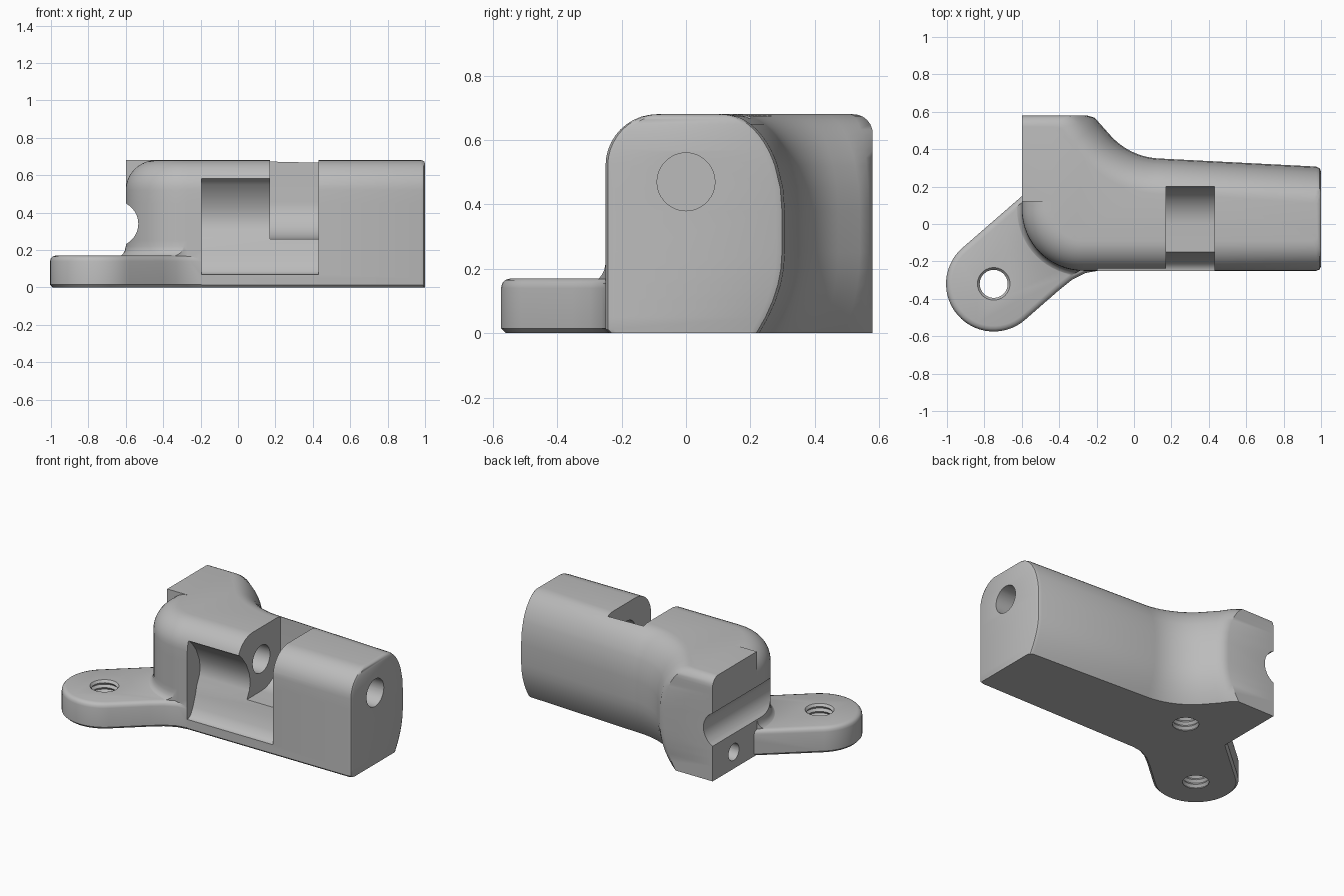
import bpy, bmesh
from math import sqrt, sin, cos, radians, pi
from mathutils import Vector

if "Cube" in bpy.data.objects:
    bpy.data.objects.remove(bpy.data.objects["Cube"])

grey = bpy.data.materials.new("machined grey")
grey.use_nodes = True
grey.diffuse_color = (0.5, 0.5, 0.5, 1)
grey.node_tree.nodes["Principled BSDF"].inputs["Base Color"].default_value = (0.5, 0.5, 0.5, 1)


def loft(name, rings):
    """Closed solid through rings of equal point count."""
    bm = bmesh.new()
    loops = [[bm.verts.new(p) for p in ring] for ring in rings]
    n = len(loops[0])
    for low, high in zip(loops, loops[1:]):
        for i in range(n):
            j = (i + 1) % n
            bm.faces.new((low[i], low[j], high[j], high[i]))
    bm.faces.new(loops[0][::-1])
    bm.faces.new(loops[-1])
    bmesh.ops.remove_doubles(bm, verts=bm.verts, dist=0.0002)
    bmesh.ops.recalc_face_normals(bm, faces=bm.faces)
    mesh = bpy.data.meshes.new(name)
    bm.to_mesh(mesh)
    bm.free()
    mesh.materials.append(grey)
    obj = bpy.data.objects.new(name, mesh)
    bpy.context.collection.objects.link(obj)
    return obj


def combine(target, tool, operation):
    mod = target.modifiers.new(operation, 'BOOLEAN')
    mod.operation, mod.object, mod.solver = operation, tool, 'EXACT'
    bpy.context.view_layer.objects.active = target
    bpy.ops.object.modifier_apply(modifier=mod.name)
    bpy.data.objects.remove(tool)


def arc(cx, cy, r, a0, a1, steps):
    angles = [radians(a0 + (a1 - a0) * i / steps) for i in range(steps + 1)]
    return [(cx + r * cos(a), cy + r * sin(a)) for a in angles]


def round_inset(z, top, r, depth=None):
    """Inset of a rounded upper edge at height z."""
    t = min(1, max(0, (z - top + r) / r))
    return (depth or r) * (1 - sqrt(1 - t * t))


# Main body: stacked plan outlines, each edge with its own rounding
TOP = 0.68


def body_ring(z):
    front = round_inset(z, TOP, 0.16) + max(0, 0.012 - z)
    back = round_inset(z, TOP, 0.3, 0.19) + 0.08 * max(0, 1 - z / 0.25) ** 2
    end = round_inset(z, TOP, 0.06)
    tip = round_inset(z, TOP, 0.02)
    pts = arc(-0.27, 0.08, 0.33 - front, 180, 270, 16)
    pts += [(0.975 - tip, -0.25 + front), (0.993 - tip, -0.243 + front), (1 - tip, -0.225 + front),
            (1 - tip, 0.28 - back), (0.993 - tip, 0.298 - back), (0.975 - tip, 0.307 - back)]
    pts += arc(0.15, 0.72, 0.37 + back, 267, 222, 12)
    for x, y, nx, ny in ((-0.185, 0.54, 0.8, 0.6), (-0.21, 0.568, 0.95, 0.3), (-0.25, 0.58, 1, 0)):
        pts.append((x - back * nx, min(y - back * ny, 0.58 - end)))
    pts += [(-0.6, 0.58 - end), (-0.6, 0.12), (-0.6 + front, 0.12)]
    return [(x, y, z) for x, y in pts]


levels = [0, 0.012, 0.05, 0.1, 0.15, 0.2, 0.25, 0.38, 0.45]
levels += [0.52 + 0.16 * sin(pi / 2 * i / 10) for i in range(11)]
body = loft("bracket_body", [body_ring(z) for z in levels])

# Mounting tab running diagonally out of the front left corner
CX, CY, R, ANGLE = -0.75, -0.32, 0.255, 41
along = Vector((cos(radians(ANGLE)), sin(radians(ANGLE))))
side = Vector((along.y, -along.x))


def tab_ring(z, inset):
    pts = [Vector(p) for p in arc(CX, CY, R - inset, ANGLE + 90, ANGLE + 270, 28)]
    for x, y in ((-0.4, -0.353), (-0.33, -0.297), (-0.26, -0.262), (-0.18, -0.248), (-0.18, -0.19)):
        pts.append(Vector((x, y)) - side * inset)
    pts.append(Vector((CX, CY)) + along * 0.5 - side * (R - inset))
    return [(p.x, p.y, z) for p in pts]


tab_levels = ((0, 0.015), (0.015, 0), (0.14, 0), (0.155, 0.004), (0.165, 0.013), (0.17, 0.03))
tab = loft("mounting_tab", [tab_ring(z, i) for z, i in tab_levels])


# Fillet between tab and body wall
def fillet_ring(z):
    d = round_inset(0.4 - z, 0.24, 0.06)
    pts = arc(-0.27, 0.08, 0.33 + d, 180, 270, 16)
    pts += [(-0.15, -0.25 - d), (-0.15, 0.1), (-0.5, 0.2), (-0.6 - d, 0.2)]
    return [(x, y, z) for x, y in pts]


fillet = loft("tab_fillet", [fillet_ring(z) for z in (0.1, 0.16, 0.165, 0.172, 0.182, 0.195, 0.22)])
combine(fillet, loft("fillet_limit", [tab_ring(0.05, 0.025), tab_ring(0.3, 0.025)]), 'INTERSECT')
combine(body, tab, 'UNION')
combine(body, fillet, 'UNION')


def cut_along_x(name, profile, x0, x1):
    combine(body, loft(name, [[(x, y, z) for y, z in profile] for x in (x0, x1)]), 'DIFFERENCE')


# Scooped front pocket
cut_along_x("front_pocket", [
    (-0.5, 0.07), (-0.24, 0.07), (-0.215, 0.085), (-0.19, 0.13), (-0.165, 0.2), (-0.15, 0.26),
    (-0.125, 0.31), (-0.115, 0.36), (-0.125, 0.42), (-0.155, 0.49), (-0.2, 0.55),
    (-0.23, 0.58), (-0.26, 0.59), (-0.5, 0.59)], -0.195, 0.43)

# Round-bottomed slot open to the top and front
cut_along_x("top_slot", [(-0.5, 0.26)] + arc(0, 0.46, 0.2, 270, 360, 14)
            + [(0.2, 0.8), (-0.5, 0.8)], 0.17, 0.43)

# Long bore from the right end, and the small side hole
cut_along_x("long_bore", arc(0, 0.47, 0.09, 0, 350, 35), -0.1, 1.1)
cut_along_x("side_hole", arc(0.36, 0.11, 0.055, 0, 345, 23), -0.8, -0.35)

# Half-round groove across the left end
groove = arc(-0.655, 0.34, 0.122, 0, 350, 35)
combine(body, loft("end_groove", [[(x, y, z) for x, z in groove] for y in (-0.5, 0.8)]), 'DIFFERENCE')

# Threaded holes: ridged cutters, through the tab and blind in the body
for x, y, count in ((CX, CY, 15), (-0.26, 0.17, 18)):
    rings = []
    for k in range(count):
        radius = 0.075 if k % 2 else 0.088
        rings.append([(px, py, -0.021 + 0.016 * k) for px, py in arc(x, y, radius, 0, 348, 29)])
    combine(body, loft("threaded_hole", rings), 'DIFFERENCE')

bpy.ops.object.select_all(action='DESELECT')
body.select_set(True)
bpy.context.view_layer.objects.active = body
bpy.ops.object.shade_smooth_by_angle(angle=radians(32))
